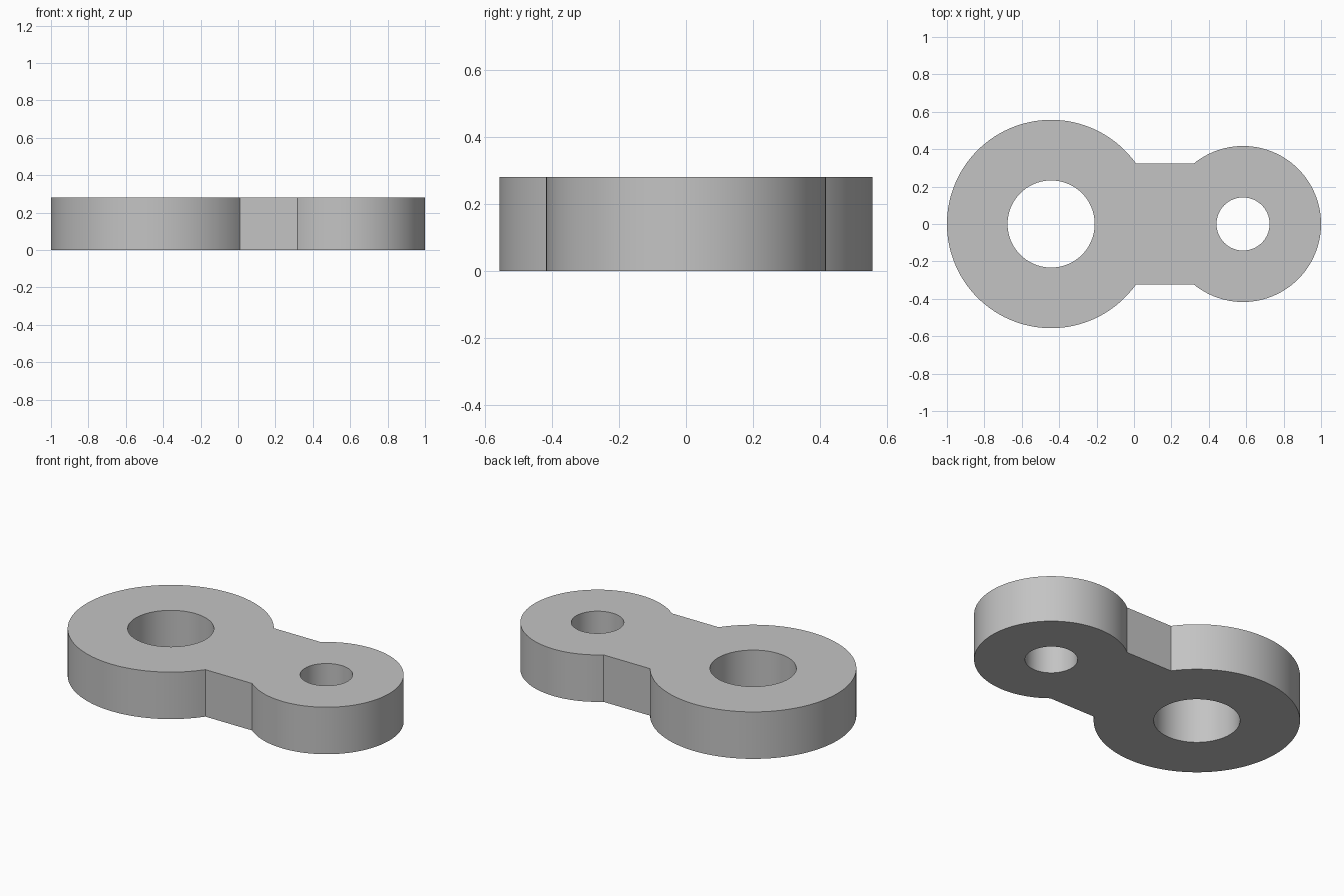
import bpy
import bmesh
from math import acos, asin, cos, sin, pi, radians

if "Cube" in bpy.data.objects:
    bpy.data.objects.remove(bpy.data.objects["Cube"], do_unlink=True)

HEIGHT = 0.28
NECK = 0.323                     # half width of the connecting neck
BIG_X, BIG_R, BIG_HOLE = -0.443, 0.557, 0.233
SMALL_X, SMALL_R, SMALL_HOLE = 0.583, 0.417, 0.142


def arc(cx, r, start, end, steps):
    """Points on an arc about (cx, 0), both ends included."""
    angles = [start + (end - start) * i / steps for i in range(steps + 1)]
    return [(cx + r * cos(a), r * sin(a)) for a in angles]


def add_loop(curve, points):
    spline = curve.splines.new('POLY')
    spline.points.add(len(points) - 1)
    for p, (x, y) in zip(spline.points, points):
        p.co = (x, y, 0, 1)
    spline.use_cyclic_u = True


# Profile: two round ends joined by a straight neck, with a hole in each end
profile = bpy.data.curves.new("link_profile", 'CURVE')
profile.dimensions = '2D'
profile.fill_mode = 'BOTH'
profile.extrude = HEIGHT / 2
a = asin(NECK / BIG_R)
b = asin(NECK / SMALL_R)
add_loop(profile, arc(BIG_X, BIG_R, a, 2 * pi - a, 96)
         + arc(SMALL_X, SMALL_R, b - pi, pi - b, 80))
add_loop(profile, arc(BIG_X, BIG_HOLE, 0, 2 * pi, 72)[:-1])
add_loop(profile, arc(SMALL_X, SMALL_HOLE, 0, 2 * pi, 64)[:-1])

# Turn the profile into a solid mesh
helper = bpy.data.objects.new("link_profile", profile)
bpy.context.collection.objects.link(helper)
bpy.context.view_layer.update()
depsgraph = bpy.context.evaluated_depsgraph_get()
mesh = bpy.data.meshes.new_from_object(helper.evaluated_get(depsgraph))
bpy.data.objects.remove(helper, do_unlink=True)

bm = bmesh.new()
bm.from_mesh(mesh)
bmesh.ops.remove_doubles(bm, verts=bm.verts, dist=0.0005)
bmesh.ops.translate(bm, verts=bm.verts, vec=(0, 0, HEIGHT / 2))
bmesh.ops.recalc_face_normals(bm, faces=bm.faces)
bm.to_mesh(mesh)
bm.free()

link = bpy.data.objects.new("link_plate", mesh)
bpy.context.collection.objects.link(link)

# Plain grey metal
grey = bpy.data.materials.new("plain_grey")
grey.use_nodes = True
colour = (0.55, 0.55, 0.55, 1)
grey.diffuse_color = colour
grey.node_tree.nodes["Principled BSDF"].inputs["Base Color"].default_value = colour
mesh.materials.clear()
mesh.materials.append(grey)

# Smooth round walls, sharp rims and neck corners
bpy.ops.object.select_all(action='DESELECT')
link.select_set(True)
bpy.context.view_layer.objects.active = link
bpy.ops.object.shade_smooth_by_angle(angle=radians(25))
